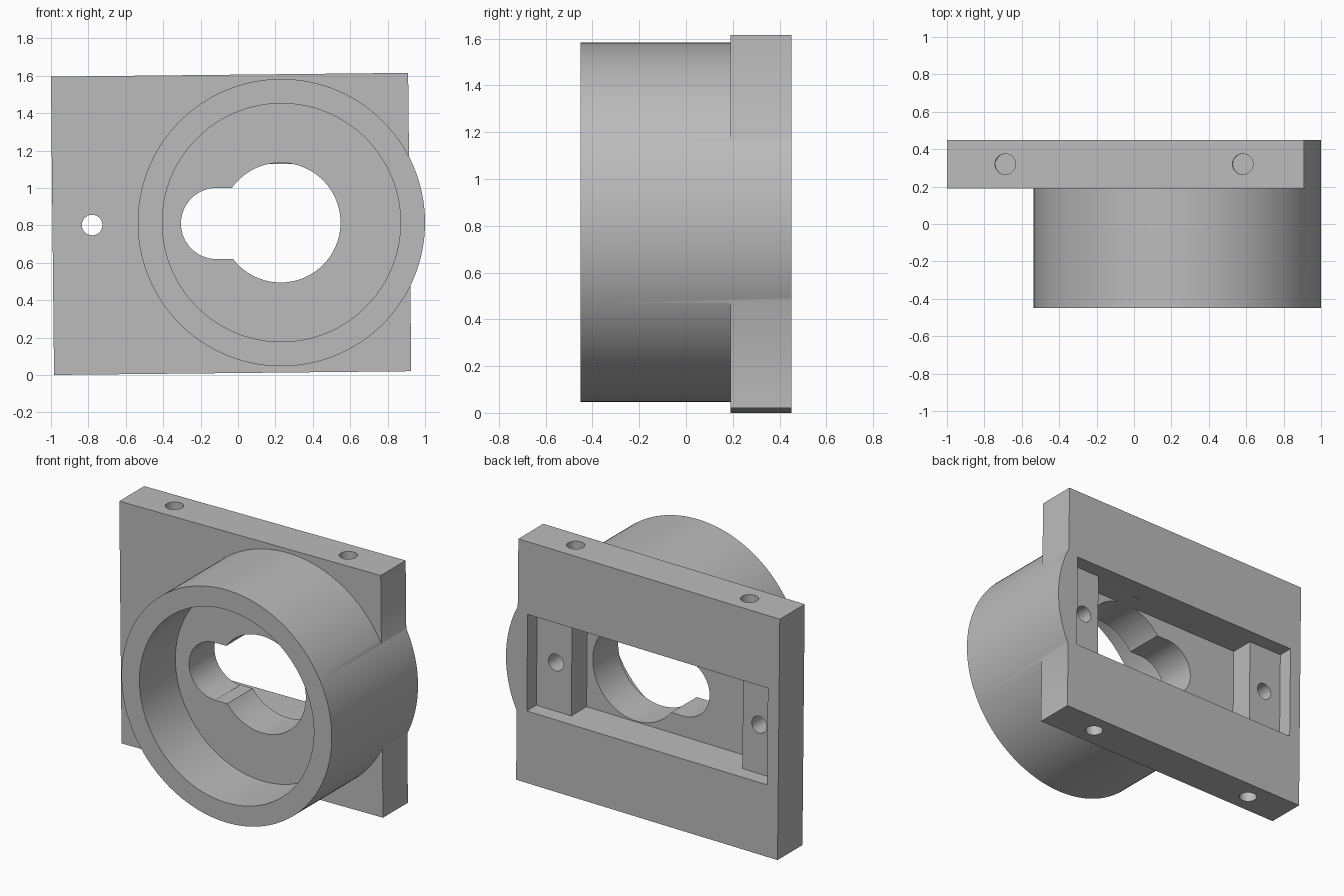
import bpy
import math
from mathutils import Matrix, Vector

cube = bpy.data.objects.get("Cube")
if cube:
    bpy.data.objects.remove(cube, do_unlink=True)

grey = bpy.data.materials.new("plain grey")
grey.use_nodes = True
grey.diffuse_color = (0.5, 0.5, 0.5, 1)
grey.node_tree.nodes["Principled BSDF"].inputs["Base Color"].default_value = (0.5, 0.5, 0.5, 1)

BACK, FACE, FLOOR, FRONT = 0.45, 0.19, -0.075, -0.45
LEDGE = 0.35
CENTRE = Vector((-0.037, 0, 0.808))
TILT = Matrix.Rotation(math.radians(-0.6), 4, 'Y')


def tilt(obj):
    # Turn a plate feature about the plate centre
    obj.data.transform(Matrix.Translation(CENTRE) @ TILT @ Matrix.Translation(-CENTRE))
    return obj


def box(name, x, y, z):
    bpy.ops.mesh.primitive_cube_add(size=1)
    obj = bpy.context.object
    obj.name = name
    mid = [(a + b) / 2 for a, b in (x, y, z)]
    size = [b - a for a, b in (x, y, z)]
    obj.data.transform(Matrix.Translation(mid) @ Matrix.Diagonal(size + [1]))
    return tilt(obj)


def rod(name, radius, start, end, sides=128):
    start, end = Vector(start), Vector(end)
    axis = end - start
    bpy.ops.mesh.primitive_cylinder_add(vertices=sides, radius=radius, depth=axis.length)
    obj = bpy.context.object
    obj.name = name
    turn = axis.to_track_quat('Z', 'Y').to_matrix().to_4x4()
    obj.data.transform(Matrix.Translation((start + end) / 2) @ turn)
    return obj


def combine(target, tool, operation):
    mod = target.modifiers.new(tool.name, 'BOOLEAN')
    mod.operation, mod.solver, mod.object = operation, 'EXACT', tool
    bpy.context.view_layer.objects.active = target
    bpy.ops.object.modifier_apply(modifier=mod.name)
    bpy.data.objects.remove(tool, do_unlink=True)


# Plate and round collar fused into one housing
body = box("collar_mount", (-0.992, 0.918), (FACE, BACK), (0.0105, 1.6055))
combine(body, rod("collar", 0.768, (0.232, FRONT, 0.815), (0.232, BACK, 0.815), 160), 'UNION')

# Rear pocket with a ledge at each end and a deeper window between
height = (0.486, 1.126)
cutters = [
    box("pocket", (-0.91, 0.845), (LEDGE, 0.6), height),
    box("window", (-0.66, 0.59), (FACE, 0.6), height),
    # Front bore and keyhole
    rod("bore", 0.637, (0.232, -0.6, 0.815), (0.232, FLOOR, 0.815), 160),
    rod("keyhole_round", 0.32, (0.228, -0.3, 0.815), (0.228, 0.3, 0.815)),
    rod("keyhole_end", 0.19, (-0.115, -0.3, 0.81), (-0.115, 0.3, 0.81)),
    box("keyhole_slot", (-0.115, 0.2), (-0.3, 0.3), (0.62, 1.0)),
    # Ledge screw holes, the second one blind
    rod("ledge_hole", 0.055, (-0.78, 0.1, 0.802), (-0.78, 0.4, 0.802), 48),
    rod("blind_ledge_hole", 0.055, (0.705, 0.0, 0.815), (0.705, 0.4, 0.815), 48),
]

# Blind screw holes in the top and bottom edges
for x in (-0.68, 0.59):
    for outer, inner in ((1.8, 1.32), (-0.2, 0.3)):
        cutters.append(tilt(rod("edge_hole", 0.055, (x, 0.32, outer), (x, 0.32, inner), 48)))

for cutter in cutters:
    combine(body, cutter, 'DIFFERENCE')

# Finish
body.data.materials.clear()
body.data.materials.append(grey)
for face in body.data.polygons:
    face.material_index = 0
bpy.ops.object.select_all(action='DESELECT')
body.select_set(True)
bpy.context.view_layer.objects.active = body
bpy.ops.object.shade_smooth_by_angle(angle=math.radians(30))
